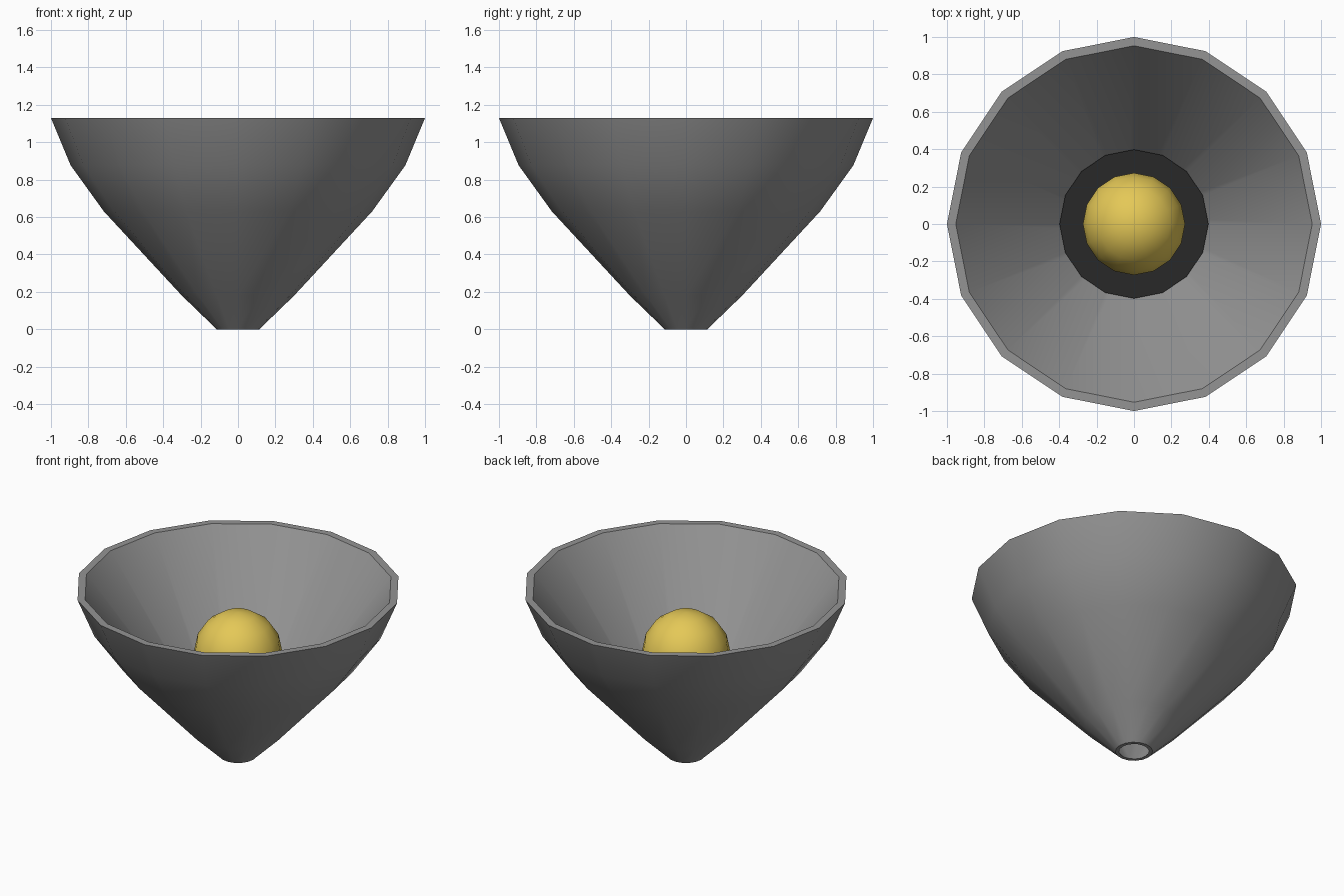
import bpy, bmesh
from math import sin, cos, pi

SIDES = 16

cube = bpy.data.objects.get("Cube")
if cube:
    bpy.data.objects.remove(cube, do_unlink=True)


def make_material(name, rgb):
    mat = bpy.data.materials.new(name)
    mat.use_nodes = True
    colour = (*rgb, 1)
    mat.diffuse_color = colour
    bsdf = next(n for n in mat.node_tree.nodes if n.type == 'BSDF_PRINCIPLED')
    bsdf.inputs["Base Color"].default_value = colour
    return mat


def lathe(name, profile, material, closed=False):
    """Spin (radius, height) points round z; a radius of 0 makes a pole."""
    bm = bmesh.new()
    rings = []
    for r, z in profile:
        count = SIDES if r > 0 else 1
        rings.append([bm.verts.new((r * cos(2 * pi * i / SIDES),
                                    r * sin(2 * pi * i / SIDES), z))
                      for i in range(count)])
    pairs = list(zip(rings, rings[1:]))
    if closed:
        pairs.append((rings[-1], rings[0]))
    for a, b in pairs:
        for i in range(SIDES):
            j = i + 1
            corners = [a[i % len(a)], a[j % len(a)], b[j % len(b)], b[i % len(b)]]
            bm.faces.new(list(dict.fromkeys(corners)))
    bmesh.ops.recalc_face_normals(bm, faces=bm.faces)
    mesh = bpy.data.meshes.new(name)
    bm.to_mesh(mesh)
    bm.free()
    mesh.materials.append(material)
    obj = bpy.data.objects.new(name, mesh)
    bpy.context.collection.objects.link(obj)
    bpy.ops.object.select_all(action='DESELECT')
    obj.select_set(True)
    bpy.context.view_layer.objects.active = obj
    bpy.ops.object.shade_smooth_by_angle(angle=pi / 6)
    return obj


grey = make_material("shell grey", (0.295, 0.295, 0.295))
dark = make_material("socket dark grey", (0.021, 0.021, 0.021))
yellow = make_material("bulb yellow", (0.78, 0.58, 0.095))

# Shade: curved outside, straight conical inside, flat rim, open small end
outer = [(0.115, 0), (0.122, 0.008), (0.30, 0.18), (0.717, 0.63), (0.895, 0.877), (1, 1.13)]
inner = [(0.953, 1.13), (0.092, 0)]
lathe("lamp_shade", outer + inner, grey, closed=True)

# Socket plate across the inside of the shade
lathe("socket_plate", [(0, 0.37), (0.398, 0.37), (0.398, 0.43), (0, 0.43)], dark)

# Bulb: straight sides with a round dome
R, CENTRE = 0.273, 0.695
dome = [(R * cos(k * pi / 8), CENTRE + R * sin(k * pi / 8)) for k in range(4)]
lathe("bulb", [(0, 0.42), (R, 0.42)] + dome + [(0, CENTRE + R)], yellow)
